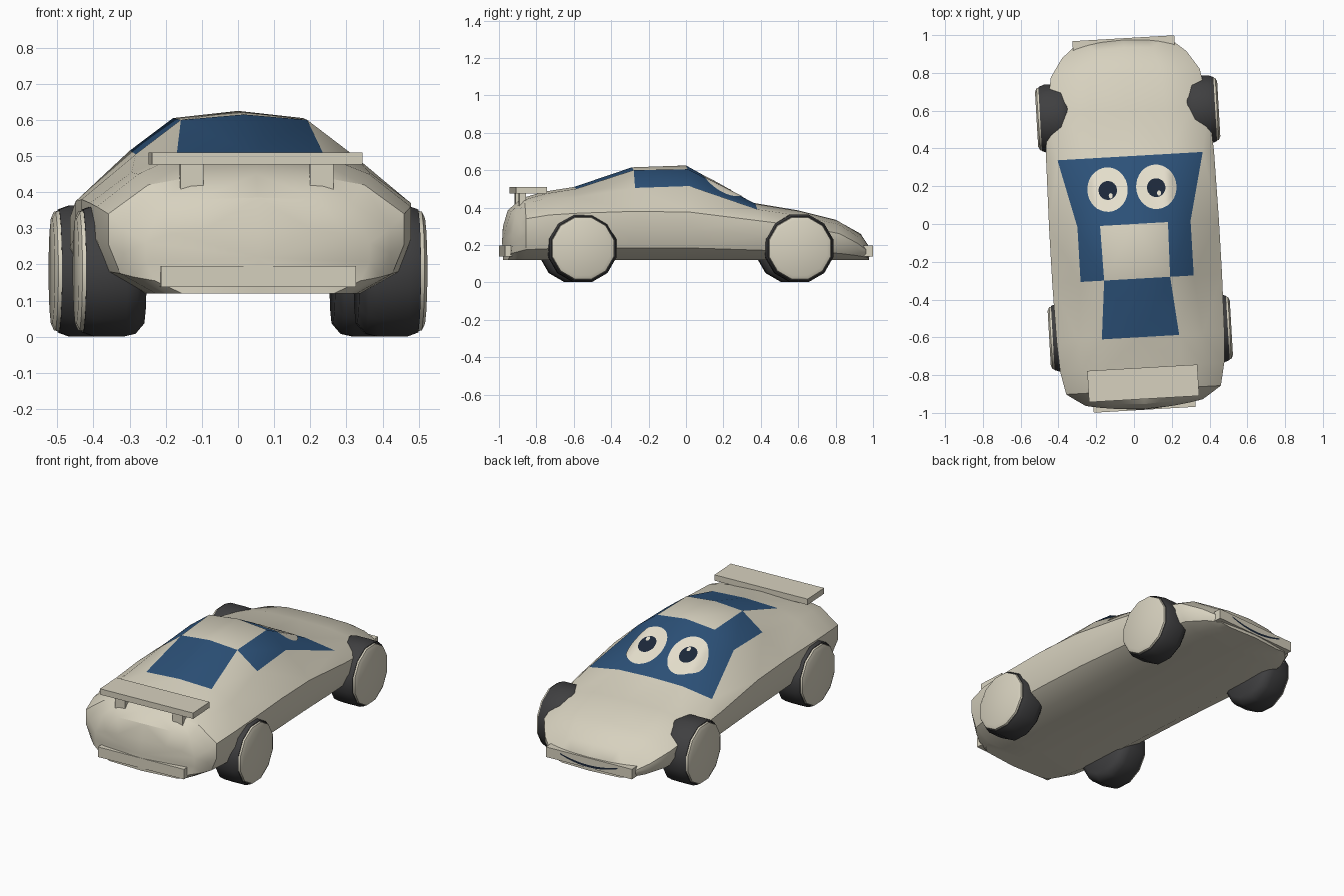
import bpy, bmesh, math
from mathutils import Vector
from mathutils.bvhtree import BVHTree

if "Cube" in bpy.data.objects:
    bpy.data.objects.remove(bpy.data.objects["Cube"])

YAW = math.radians(3.3)          # the whole car stands slightly turned


def material(name, rgb):
    m = bpy.data.materials.new(name)
    m.diffuse_color = (*rgb, 1)
    m.use_nodes = True
    m.node_tree.nodes["Principled BSDF"].inputs["Base Color"].default_value = m.diffuse_color
    return m


CREAM = material("cream paint", (0.68, 0.64, 0.52))
GLASS = material("blue glass", (0.026, 0.085, 0.195))
RUBBER = material("dark rubber", (0.05, 0.05, 0.052))
WHITE = material("eye cream", (0.78, 0.73, 0.60))
NAVY = material("dark navy", (0.011, 0.02, 0.04))


def finish(name, bm, mats, smooth=None):
    me = bpy.data.meshes.new(name)
    bm.to_mesh(me)
    bm.free()
    ob = bpy.data.objects.new(name, me)
    bpy.context.collection.objects.link(ob)
    for m in mats:
        me.materials.append(m)
    ob.rotation_euler.z = YAW
    if smooth:
        bpy.ops.object.select_all(action='DESELECT')
        ob.select_set(True)
        bpy.context.view_layer.objects.active = ob
        bpy.ops.object.shade_smooth_by_angle(angle=math.radians(smooth))
    return ob


def box(name, lo, hi, mat):
    bm = bmesh.new()
    bmesh.ops.create_cube(bm, size=1)
    for v in bm.verts:
        v.co = Vector([(l + h) / 2 + c * (h - l) for l, h, c in zip(lo, hi, v.co)])
    return finish(name, bm, [mat])


# Body stations, tail to nose: y, centre height, then roof edge, window sill, shoulder as x, z
STATIONS = [
    (-0.98, 0.30, 0.15, 0.295, 0.24, 0.285, 0.31, 0.26),
    (-0.955, 0.385, 0.17, 0.38, 0.27, 0.365, 0.37, 0.30),
    (-0.88, 0.45, 0.19, 0.44, 0.30, 0.42, 0.41, 0.34),
    (-0.76, 0.485, 0.20, 0.475, 0.32, 0.45, 0.435, 0.36),
    (-0.60, 0.51, 0.205, 0.50, 0.33, 0.455, 0.445, 0.37),
    (-0.29, 0.615, 0.175, 0.60, 0.30, 0.505, 0.45, 0.38),
    (0.00, 0.625, 0.18, 0.605, 0.30, 0.515, 0.45, 0.375),
    (0.36, 0.425, 0.20, 0.42, 0.385, 0.39, 0.445, 0.33),
    (0.60, 0.385, 0.20, 0.38, 0.34, 0.355, 0.43, 0.30),
    (0.80, 0.335, 0.19, 0.33, 0.30, 0.31, 0.395, 0.26),
    (0.935, 0.26, 0.15, 0.255, 0.24, 0.24, 0.33, 0.21),
    (0.98, 0.19, 0.12, 0.188, 0.20, 0.18, 0.26, 0.17),
]
FLOOR = 0.12
bm = bmesh.new()
rings = []
for y, zc, x1, z1, x2, z2, x3, z3 in STATIONS:
    h = z3 - FLOOR
    half = [(x1, z1), (x2, z2), (x3, z3), (x3, FLOOR + h * 0.62),
            (x3 * 0.92, FLOOR + h * 0.25), (x3 * 0.68, FLOOR)]
    pts = [(0, zc)] + half + [(0, FLOOR)] + [(-x, z) for x, z in reversed(half)]
    bow = math.copysign(0.055, y) if abs(y) > 0.9 else 0   # rounded ends in plan
    rings.append([bm.verts.new((x, y - bow * (x / 0.4) ** 2, z)) for x, z in pts])
n = len(rings[0])
for s, (a, b) in enumerate(zip(rings, rings[1:])):
    for i in range(n):
        j = (i + 1) % n
        f = bm.faces.new((a[i], a[j], b[j], b[i]))
        col = min(i, n - 1 - i)
        # rear window, side windows, windscreen
        if (s == 4 and col == 0) or (s == 5 and col == 1) or (s == 6 and col <= 1):
            f.material_index = 1
for ring, yc, z in ((rings[0], -0.985, 0.22), (rings[-1], 0.983, 0.155)):
    c = bm.verts.new((0, yc, z))
    for i in range(n):
        bm.faces.new((ring[i], ring[(i + 1) % n], c))
bmesh.ops.triangulate(bm, faces=bm.faces[:])
bmesh.ops.recalc_face_normals(bm, faces=bm.faces[:])
surface = BVHTree.FromBMesh(bm)
finish("body", bm, [CREAM, GLASS], 32)


# Flat discs draped over the windscreen
def decal(name, cx, cy, rx, ry, lift, mat, segs=32, loops=6):
    bm = bmesh.new()

    def drop(x, y):
        hit, nor, _, _ = surface.ray_cast(Vector((x, y, 2)), Vector((0, 0, -1)))
        return bm.verts.new(hit + nor * lift)
    centre = drop(cx, cy)
    prev = None
    for k in range(1, loops + 1):
        t = k / loops
        ring = [drop(cx + rx * t * math.cos(a), cy + ry * t * math.sin(a))
                for a in (2 * math.pi * i / segs for i in range(segs))]
        for i in range(segs):
            j = (i + 1) % segs
            if prev:
                bm.faces.new((prev[i], ring[i], ring[j], prev[j]))
            else:
                bm.faces.new((centre, ring[i], ring[j]))
        prev = ring
    finish(name, bm, [mat], 30)


for side, sx in (("left", -1), ("right", 1)):
    ex, ey = sx * 0.128, 0.188
    decal(side + "_eye", ex, ey, 0.106, 0.118, 0.004, WHITE)
    decal(side + "_pupil", ex, ey - 0.006, 0.049, 0.05, 0.007, NAVY)
    decal(side + "_eye_glint", ex + 0.014, ey - 0.036, 0.011, 0.014, 0.009, WHITE, 12, 2)


# Wheels: profiles of (x, radius) spun about the axle
def spin(name, profile, sx, y, z, mat, segs=12):
    bm = bmesh.new()
    loops = []
    for x, r in profile:
        loops.append([bm.verts.new((sx * x, y + r * math.cos(a), z + r * math.sin(a)))
                      for a in (2 * math.pi * (i + 0.5) / segs for i in range(segs))])
    for a, b in zip(loops, loops[1:]):
        for i in range(segs):
            j = (i + 1) % segs
            bm.faces.new((a[i], a[j], b[j], b[i]))
    bm.faces.new(loops[0])
    bm.faces.new(loops[-1])
    bmesh.ops.recalc_face_normals(bm, faces=bm.faces[:])
    finish(name, bm, [mat], 50)


TYRE = [(0.295, 0.15), (0.32, 0.18), (0.35, 0.187), (0.435, 0.187), (0.464, 0.176)]
CAP = [(0.455, 0.174), (0.474, 0.17), (0.483, 0.15)]
for end, y in (("rear", -0.578), ("front", 0.583)):
    for side, sx in (("left", -1), ("right", 1)):
        spin(f"{end}_{side}_tyre", TYRE, sx, y, 0.182, RUBBER)
        spin(f"{end}_{side}_wheel_cap", CAP, sx, y, 0.182, CREAM)

# Bumpers
box("rear_bumper", (-0.27, -0.985, 0.137), (0.27, -0.92, 0.196), CREAM)
box("front_bumper", (-0.27, 0.92, 0.137), (0.27, 0.985, 0.196), CREAM)

# Rear wing on two posts
box("wing", (-0.292, -0.928, 0.476), (0.292, -0.762, 0.51), CREAM)
for side, sx in (("left", -1), ("right", 1)):
    box(side + "_wing_post", (sx * 0.18 - 0.032, -0.905, 0.40),
        (sx * 0.18 + 0.032, -0.868, 0.478), CREAM)

# Smile painted on the front bumper
bm = bmesh.new()
prev = None
for i in range(17):
    t = i / 8 - 1
    x, z, w = 0.18 * t, 0.15 + 0.03 * t * t, 0.0065 - 0.003 * t * t
    pair = [bm.verts.new((x, 0.988, z - w)), bm.verts.new((x, 0.988, z + w))]
    if prev:
        bm.faces.new((prev[0], prev[1], pair[1], pair[0]))
    prev = pair
finish("smile", bm, [NAVY])
